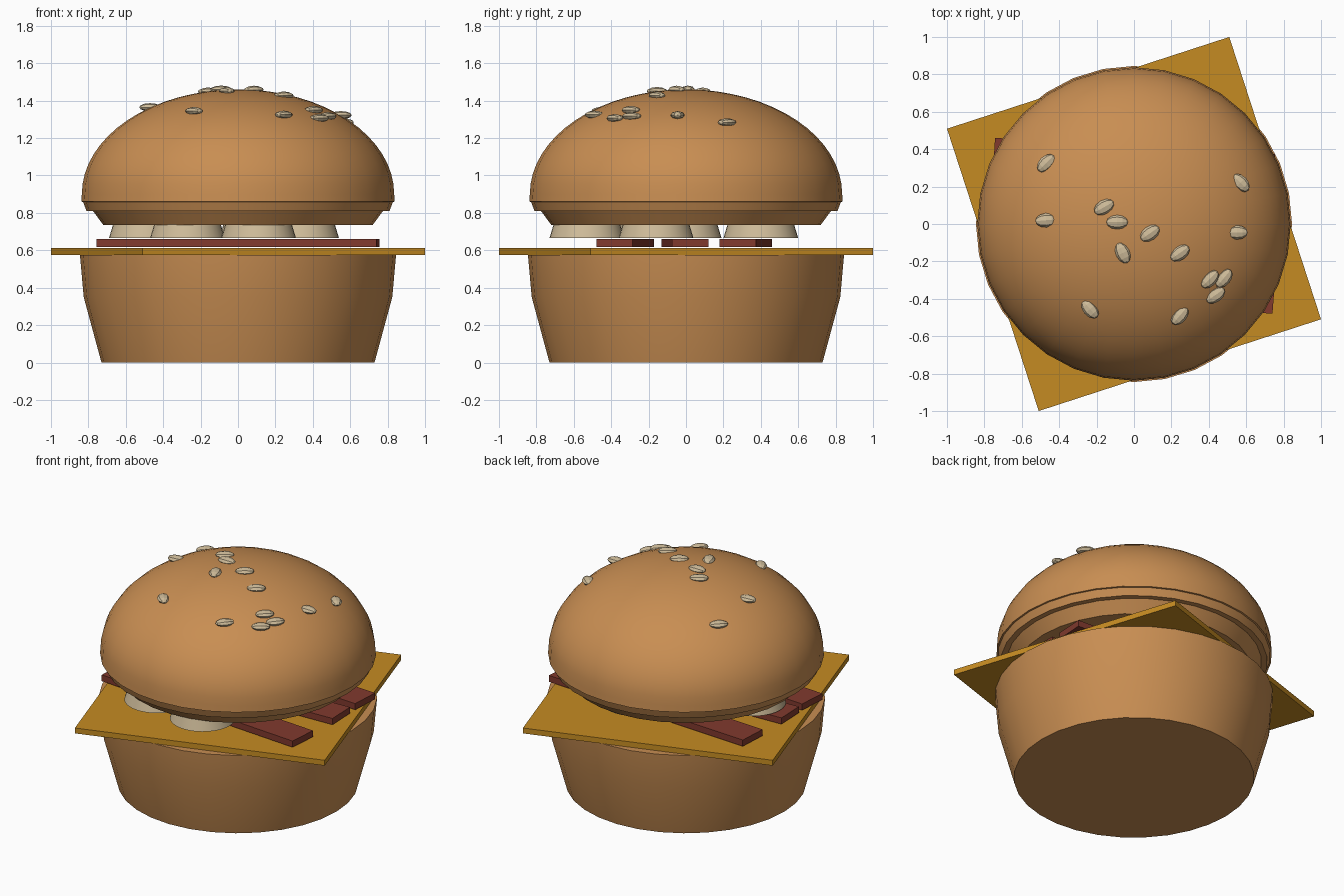
import bpy
import bmesh
from math import cos, sin, pi, radians, sqrt
from mathutils import Matrix, Vector

cube = bpy.data.objects.get("Cube")
if cube:
    bpy.data.objects.remove(cube, do_unlink=True)


def material(name, rgb):
    mat = bpy.data.materials.new(name)
    mat.use_nodes = True
    mat.diffuse_color = (*rgb, 1)
    mat.node_tree.nodes["Principled BSDF"].inputs["Base Color"].default_value = (*rgb, 1)
    return mat


bun_brown = material("bun_brown", (0.58, 0.27, 0.085))
cheese_yellow = material("cheese_yellow", (0.56, 0.26, 0.016))
bacon_red = material("bacon_red", (0.22, 0.042, 0.027))
cream = material("cream", (0.62, 0.50, 0.32))


def finish(bm, name, mat, smooth=None):
    bmesh.ops.recalc_face_normals(bm, faces=bm.faces)
    mesh = bpy.data.meshes.new(name)
    bm.to_mesh(mesh)
    bm.free()
    mesh.materials.append(mat)
    obj = bpy.data.objects.new(name, mesh)
    bpy.context.collection.objects.link(obj)
    if smooth:
        bpy.ops.object.select_all(action='DESELECT')
        obj.select_set(True)
        bpy.context.view_layer.objects.active = obj
        bpy.ops.object.shade_smooth_by_angle(angle=radians(smooth))
    return obj


def lathe(name, profile, mat, center=(0, 0), sides=32, smooth=30):
    """Closed solid of revolution from (radius, height) points, bottom to top."""
    bm = bmesh.new()
    rings = []
    for r, z in profile:
        rings.append([bm.verts.new((center[0] + r * cos(2 * pi * i / sides),
                                    center[1] + r * sin(2 * pi * i / sides), z))
                      for i in range(sides)])
    for low, high in zip(rings, rings[1:]):
        for i in range(sides):
            j = (i + 1) % sides
            bm.faces.new((low[i], low[j], high[j], high[i]))
    bm.faces.new(rings[0])
    bm.faces.new(rings[-1])
    bmesh.ops.remove_doubles(bm, verts=bm.verts, dist=0.0001)
    return finish(bm, name, mat, smooth)


def slab(name, size, center, angle, mat):
    bm = bmesh.new()
    bmesh.ops.create_cube(bm, size=1)
    bm.transform(Matrix.Translation(center) @ Matrix.Rotation(radians(angle), 4, 'Z')
                 @ Matrix.Diagonal((*size, 1)))
    return finish(bm, name, mat)


# Buns
DOME_R, DOME_Z, DOME_H = 0.835, 0.90, 0.56
lathe("bottom_bun", [(0.73, 0), (0.825, 0.35), (0.845, 0.575)], bun_brown)
dome = [(DOME_R * cos(t * pi / 32), DOME_Z + DOME_H * sin(t * pi / 32)) for t in range(16)]
dome.append((0.01, DOME_Z + DOME_H))
lathe("top_bun", [(0.72, 0.735), (0.775, 0.81), (0.81, 0.81), (0.828, 0.858),
                  (0.838, 0.86)] + dome, bun_brown)

# Cheese slice
slab("cheese_slice", (1.587, 1.587, 0.036), (0, 0, 0.593), 18, cheese_yellow)

# Bacon strips
for i, (y, angle) in enumerate([(-0.325, -4.4), (-0.005, 2.1), (0.32, -3.3)]):
    slab(f"bacon_strip_{i + 1}", (1.5, 0.195, 0.042), (0, y, 0.638), angle, bacon_red)

# Onion rounds under the top bun
onions = [(0.11, -0.53), (-0.27, -0.47), (-0.49, -0.01), (0.34, -0.16), (0.1, 0.4)]
for i, spot in enumerate(onions):
    lathe(f"onion_round_{i + 1}", [(0.2, 0.665), (0.178, 0.738)], cream, spot)

# Sesame seeds resting on the dome: x, y, heading
seeds = [(-.47, .325, 45), (-.47, .02, 5), (-.16, .09, 30), (-.09, .01, 0),
         (-.06, -.155, -65), (.085, -.05, 35), (.245, -.155, 35), (.57, .22, -45),
         (.55, -.045, 0), (.405, -.295, 45), (.48, -.29, 50), (.435, -.38, 35),
         (-.235, -.455, -50), (.245, -.49, 50)]
for i, (x, y, heading) in enumerate(seeds):
    z = DOME_Z + DOME_H * sqrt(1 - (x * x + y * y) / DOME_R ** 2)
    bm = bmesh.new()
    bmesh.ops.create_uvsphere(bm, u_segments=8, v_segments=6, radius=1)
    bm.transform(Matrix.Translation(Vector((x, y, z + 0.002)))
                 @ Matrix.Rotation(radians(heading), 4, 'Z')
                 @ Matrix.Diagonal((0.058, 0.038, 0.022, 1))
                 @ Matrix.Rotation(pi / 2, 4, 'Y'))
    finish(bm, f"sesame_seed_{i + 1}", cream)
